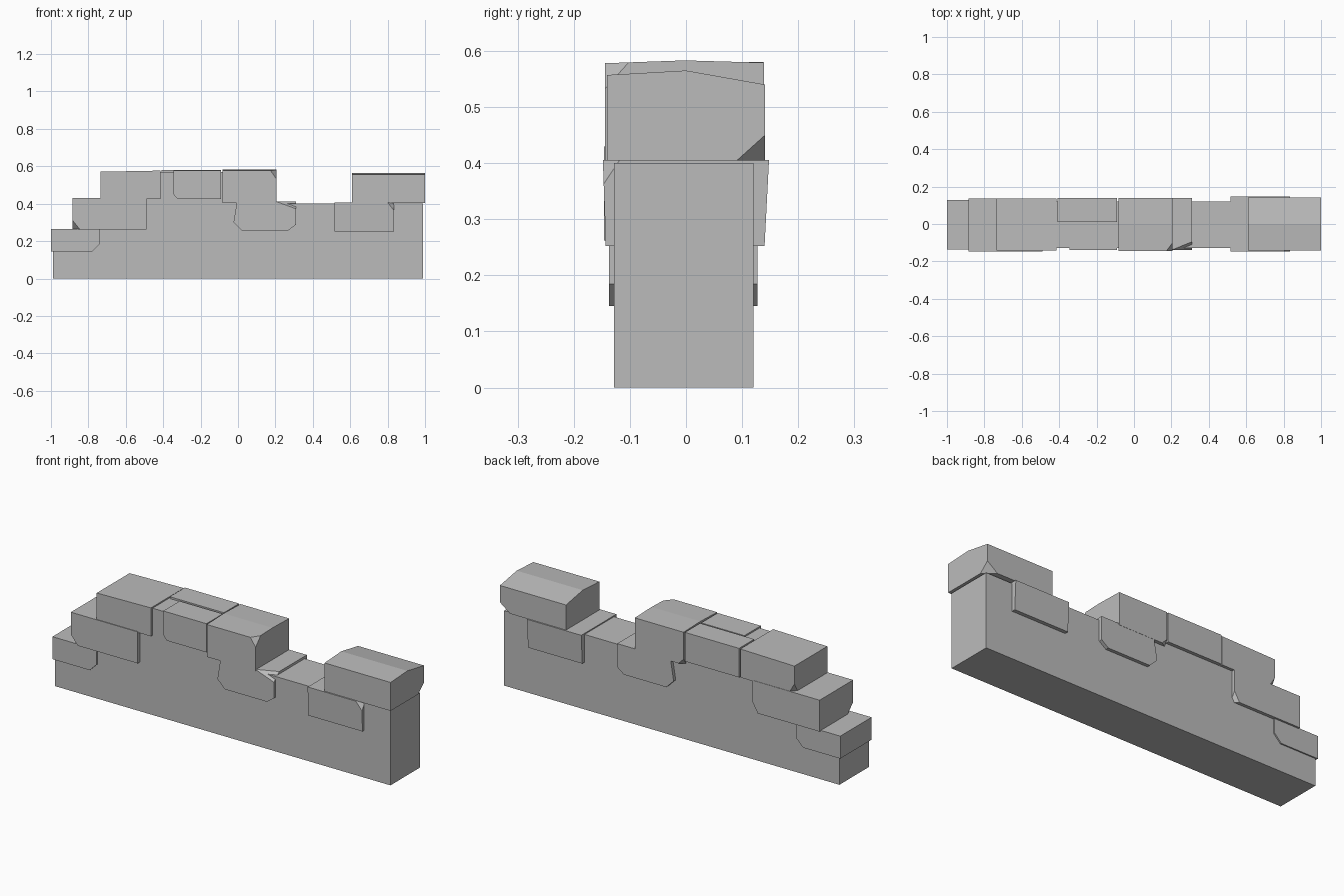
import bpy, bmesh
from mathutils import Vector

cube = bpy.data.objects.get("Cube")
if cube:
    bpy.data.objects.remove(cube)

stone = bpy.data.materials.new("grey stone")
stone.use_nodes = True
GREY = (0.5, 0.5, 0.5, 1)
stone.diffuse_color = GREY
stone.node_tree.nodes["Principled BSDF"].inputs["Base Color"].default_value = GREY


def add_object(name, bm):
    bmesh.ops.recalc_face_normals(bm, faces=bm.faces)
    mesh = bpy.data.meshes.new(name)
    bm.to_mesh(mesh)
    bm.free()
    mesh.materials.append(stone)
    bpy.context.collection.objects.link(bpy.data.objects.new(name, mesh))


def brick(name, xs, ys, zs, *chips):
    """Box with corners or edges chipped off: each chip is (corner signs, leg lengths)."""
    bm = bmesh.new()
    bmesh.ops.create_cube(bm, size=1)
    low, high = Vector((xs[0], ys[0], zs[0])), Vector((xs[1], ys[1], zs[1]))
    for v in bm.verts:
        v.co = Vector([(a + b) / 2 + c * (b - a) for a, b, c in zip(low, high, v.co)])
    for signs, legs in chips:
        corner = Vector([b if s > 0 else a for a, b, s in zip(low, high, signs)])
        normal = Vector([s / d if d else 0 for s, d in zip(signs, legs)])
        axis = next(i for i in range(3) if legs[i])
        corner[axis] -= signs[axis] * legs[axis]
        cut = bmesh.ops.bisect_plane(bm, geom=bm.verts[:] + bm.edges[:] + bm.faces[:],
                                     plane_co=corner, plane_no=normal, clear_outer=True)
        edges = [e for e in cut["geom_cut"] if isinstance(e, bmesh.types.BMEdge)]
        bmesh.ops.holes_fill(bm, edges=edges)
    add_object(name, bm)


# Stepped wall core
outline = [(-0.99, 0), (0.99, 0), (0.99, 0.4), (0.15, 0.4), (0.15, 0.57), (-0.7, 0.57),
           (-0.7, 0.42), (-0.85, 0.42), (-0.85, 0.26), (-0.99, 0.26)]
bm = bmesh.new()
face = bm.faces.new([bm.verts.new((x, -0.128, z)) for x, z in outline])
side = bmesh.ops.extrude_face_region(bm, geom=[face])["geom"]
bmesh.ops.translate(bm, vec=(0, 0.248, 0), verts=[v for v in side if isinstance(v, bmesh.types.BMVert)])
add_object("wall_core", bm)

# Bricks on the low left steps
brick("step_brick_low", (-1, -0.74), (-0.137, 0.127), (0.145, 0.265),
      ((1, 1, -1), (0.04, 0, 0.04)))
brick("step_brick_middle", (-0.885, -0.49), (-0.146, 0.137), (0.262, 0.43),
      ((-1, -1, -1), (0.04, 0.05, 0.05)), ((1, 1, -1), (0.03, 0.03, 0.05)))

# Raised top course
brick("top_brick_left", (-0.735, -0.415), (-0.142, 0.135), (0.425, 0.577),
      ((-1, 0, 1), (0.32, 0, 0.006)), ((-1, 1, -1), (0.03, 0.03, 0.05)))
brick("top_brick_front", (-0.345, -0.09), (-0.138, 0), (0.425, 0.578),
      ((-1, -1, -1), (0.022, 0, 0.025)))
brick("top_brick_back", (-0.41, -0.09), (0.01, 0.138), (0.425, 0.58))
brick("top_brick_right", (-0.083, 0.205), (-0.144, 0.139), (0.405, 0.583),
      ((1, -1, 1), (0.035, 0.045, 0.05)), ((1, -1, 1), (0, 0.14, 0.005)),
      ((1, 1, 1), (0, 0.14, 0.004)), ((-1, 1, -1), (0.03, 0.02, 0.03)))

# Bricks set into the wall below
brick("inset_brick_middle", (-0.03, 0.31), (-0.14, 0.138), (0.258, 0.413),
      ((1, -1, 1), (0.11, 0.045, 0.04)), ((-1, -1, 1), (0.025, 0, 0.15)),
      ((1, 1, -1), (0.04, 0, 0.03)), ((-1, 1, -1), (0.05, 0, 0.05)))
brick("inset_brick_right", (0.515, 0.835), (-0.148, 0.148), (0.252, 0.406),
      ((1, -1, 1), (0.035, 0.03, 0.045)), ((1, 1, -1), (0, 0.008, 0.155)),
      ((1, -1, -1), (0, 0.005, 0.15)))

# End capstone with a low ridge and a broken back corner
brick("end_capstone", (0.61, 1), (-0.141, 0.141), (0.405, 0.565),
      ((1, 1, 1), (0, 0.141, 0.025)), ((1, -1, 1), (0, 0.141, 0.008)),
      ((1, 1, -1), (0.06, 0.05, 0.045)))
